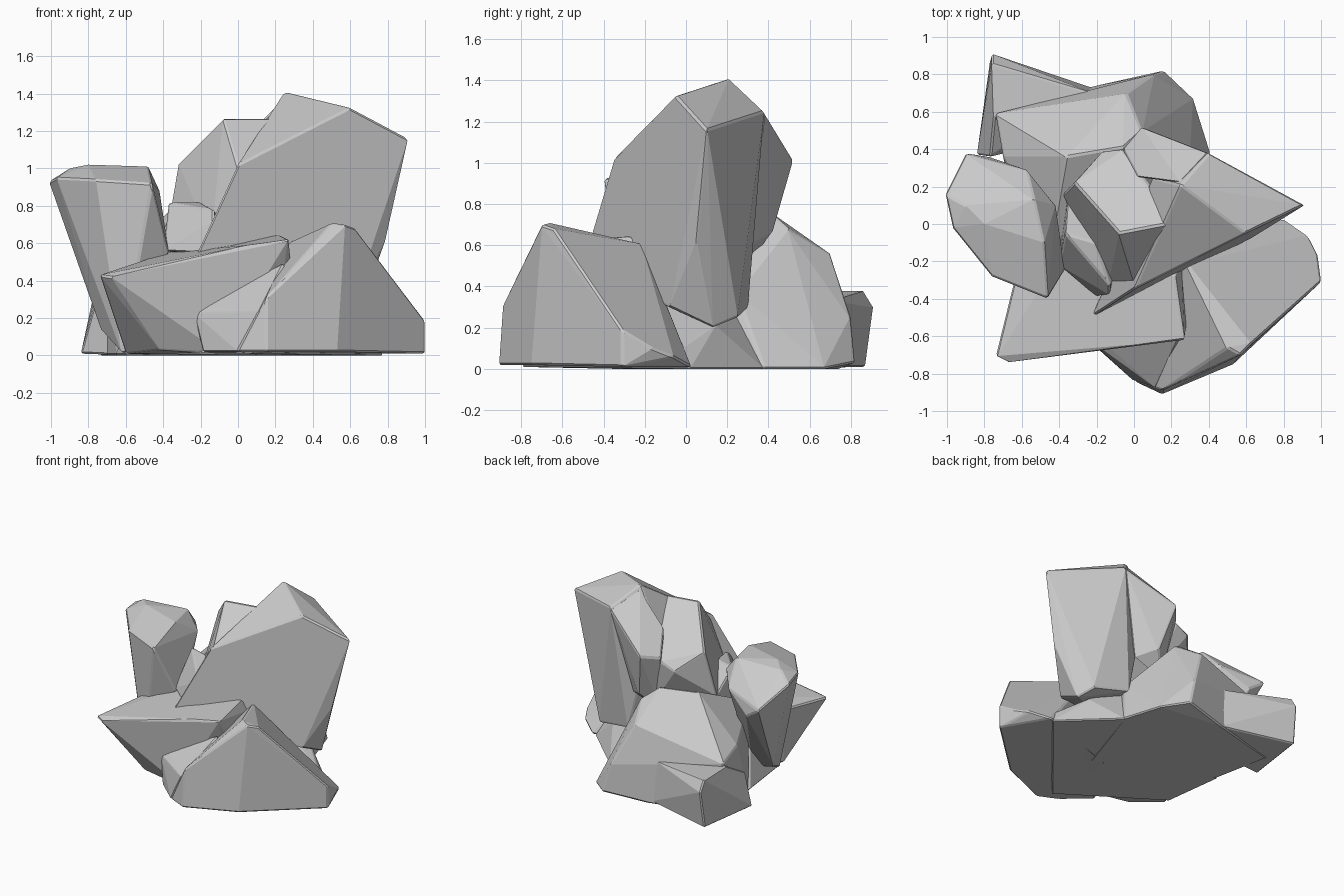
import bpy, bmesh, math


def rock(name, corners, chamfer=0.01):
    """Chiselled boulder: convex hull of a few corners, with narrow chipped edges."""
    bm = bmesh.new()
    for p in corners:
        bm.verts.new(p)
    bmesh.ops.convex_hull(bm, input=bm.verts[:])
    loose = [v for v in bm.verts if not v.link_faces]
    bmesh.ops.delete(bm, geom=loose, context='VERTS')
    bmesh.ops.dissolve_limit(bm, angle_limit=math.radians(4),
                             verts=bm.verts[:], edges=bm.edges[:])
    bmesh.ops.recalc_face_normals(bm, faces=bm.faces[:])
    me = bpy.data.meshes.new(name)
    bm.to_mesh(me)
    bm.free()
    ob = bpy.data.objects.new(name, me)
    bpy.context.collection.objects.link(ob)
    mod = ob.modifiers.new("chipped_edges", 'BEVEL')
    mod.width = chamfer
    mod.segments = 1
    mod.limit_method = 'ANGLE'
    mod.angle_limit = math.radians(35)
    return ob


# Tall leaning slab with a chisel top
rock("tall_slab", [
    (0.25, 0.21, 1.41), (0.60, -0.05, 1.325), (0.91, 0.10, 1.16), (0.40, 0.38, 1.25),
    (0.00, -0.35, 1.02), (-0.23, -0.50, 0.52), (0.79, 0.05, 0.62), (0.62, -0.08, 0.30),
    (0.64, 0.13, 0.20), (0.58, 0.25, 0.25), (0.30, 0.30, 0.30), (-0.10, -0.30, 0.40),
    (0.10, 0.25, 1.15)])

# Sloping rear shoulder of the slab, undercut below
rock("rear_shoulder", [
    (0.04, 0.52, 1.01), (0.14, 0.46, 0.98), (0.40, 0.38, 1.24), (-0.06, 0.40, 0.98),
    (0.25, 0.22, 1.38), (0.02, 0.25, 1.15), (0.12, 0.42, 0.66), (0.00, 0.30, 0.50),
    (0.25, 0.30, 0.60)])

# Middle pillar between slab and left boulder
rock("middle_pillar", [
    (-0.08, -0.05, 1.27), (0.18, 0.00, 1.27), (0.20, 0.05, 1.23), (-0.20, 0.08, 1.13),
    (-0.32, 0.22, 1.03), (-0.17, 0.39, 0.90), (-0.06, 0.40, 0.95), (-0.38, 0.16, 0.68),
    (0.00, -0.31, 1.00), (-0.14, -0.36, 0.60), (-0.30, 0.00, 0.50), (0.10, 0.35, 0.50)])

# Low step at the foot of the pillar
rock("pillar_step", [
    (-0.37, -0.05, 0.82), (-0.20, -0.10, 0.82), (-0.13, -0.33, 0.78), (-0.13, -0.38, 0.72),
    (-0.40, -0.22, 0.56), (-0.20, -0.39, 0.55), (-0.35, 0.20, 0.60), (0.00, 0.00, 0.50)])

# Top-heavy boulder on the left, tapering to a foot
rock("left_boulder", [
    (-1.01, 0.16, 0.93), (-0.97, -0.02, 0.95), (-0.90, 0.10, 1.00), (-0.80, 0.00, 1.02),
    (-0.48, -0.10, 1.01), (-0.53, 0.13, 1.01), (-0.46, -0.40, 0.92), (-0.76, -0.28, 0.94),
    (-0.42, 0.10, 0.88), (-0.57, 0.29, 0.84), (-0.90, 0.38, 0.78), (-0.37, -0.25, 0.55),
    (-0.73, -0.05, 0.13), (-0.62, -0.28, 0.01), (-0.46, -0.18, 0.02), (-0.78, 0.36, 0.70)])

# Broad rock at the back with a large sloping top
rock("back_base", [
    (-0.36, 0.36, 0.78), (-0.06, 0.41, 0.76), (-0.04, 0.70, 0.56), (0.04, 0.50, 0.68),
    (0.16, 0.82, 0.03), (0.32, 0.67, 0.0), (0.41, 0.38, 0.0), (0.30, 0.25, 0.36),
    (-0.74, 0.59, 0.40), (-0.70, 0.36, 0.45), (-0.74, 0.60, 0.0), (-0.65, 0.15, 0.0),
    (-0.45, -0.15, 0.54), (0.10, 0.80, 0.25), (-0.20, 0.74, 0.0), (0.20, -0.25, 0.0)])

# Low core joining all the rocks at ground level
rock("ground_core", [
    (0.78, 0.02, 0.0), (0.54, 0.22, 0.0), (0.40, 0.38, 0.0), (0.54, 0.14, 0.22),
    (0.15, 0.20, 0.45), (0.10, -0.40, 0.25), (0.10, -0.80, 0.01), (-0.15, -0.62, 0.01),
    (-0.60, -0.32, 0.0), (-0.66, 0.15, 0.0), (-0.45, -0.15, 0.45), (0.74, -0.03, 0.10)])

# Small pointed rock at the back left
rock("back_left_shard", [
    (-0.76, 0.86, 0.38), (-0.76, 0.91, 0.30), (-0.77, 0.87, 0.01), (-0.84, 0.37, 0.01),
    (-0.75, 0.57, 0.38), (-0.22, 0.70, 0.33), (-0.20, 0.72, 0.01), (-0.77, 0.36, 0.26),
    (-0.60, 0.40, 0.00)])

# Overhanging wedge at the front left
rock("front_left_wedge", [
    (-0.74, -0.71, 0.43), (-0.68, -0.74, 0.42), (-0.64, -0.30, 0.46), (0.05, -0.64, 0.59),
    (0.27, -0.62, 0.62), (0.28, -0.55, 0.52), (0.22, -0.27, 0.645), (-0.38, -0.15, 0.55),
    (-0.60, -0.36, 0.01), (-0.42, -0.56, 0.03), (-0.10, -0.60, 0.01), (0.20, -0.40, 0.01),
    (-0.45, -0.15, 0.0), (0.25, -0.15, 0.55)])

# Large ridged rock at the front right
rock("front_right_rock", [
    (0.50, -0.66, 0.71), (0.57, -0.70, 0.70), (0.63, -0.64, 0.68), (0.28, -0.21, 0.61),
    (0.15, -0.89, 0.31), (0.15, -0.91, 0.02), (0.00, -0.84, 0.02), (0.53, -0.75, 0.02),
    (1.00, -0.31, 0.19), (1.00, -0.31, 0.01), (0.98, -0.16, 0.10), (0.93, -0.06, 0.06),
    (0.80, 0.03, 0.01), (0.10, -0.20, 0.0)])

# Blunt toe in front of it
rock("front_toe", [
    (-0.24, -0.62, 0.23), (-0.20, -0.60, 0.27), (-0.19, -0.67, 0.02), (0.00, -0.84, 0.02),
    (0.12, -0.88, 0.24), (0.05, -0.65, 0.36), (0.25, -0.60, 0.50), (0.30, -0.60, 0.02),
    (-0.10, -0.50, 0.01)])
